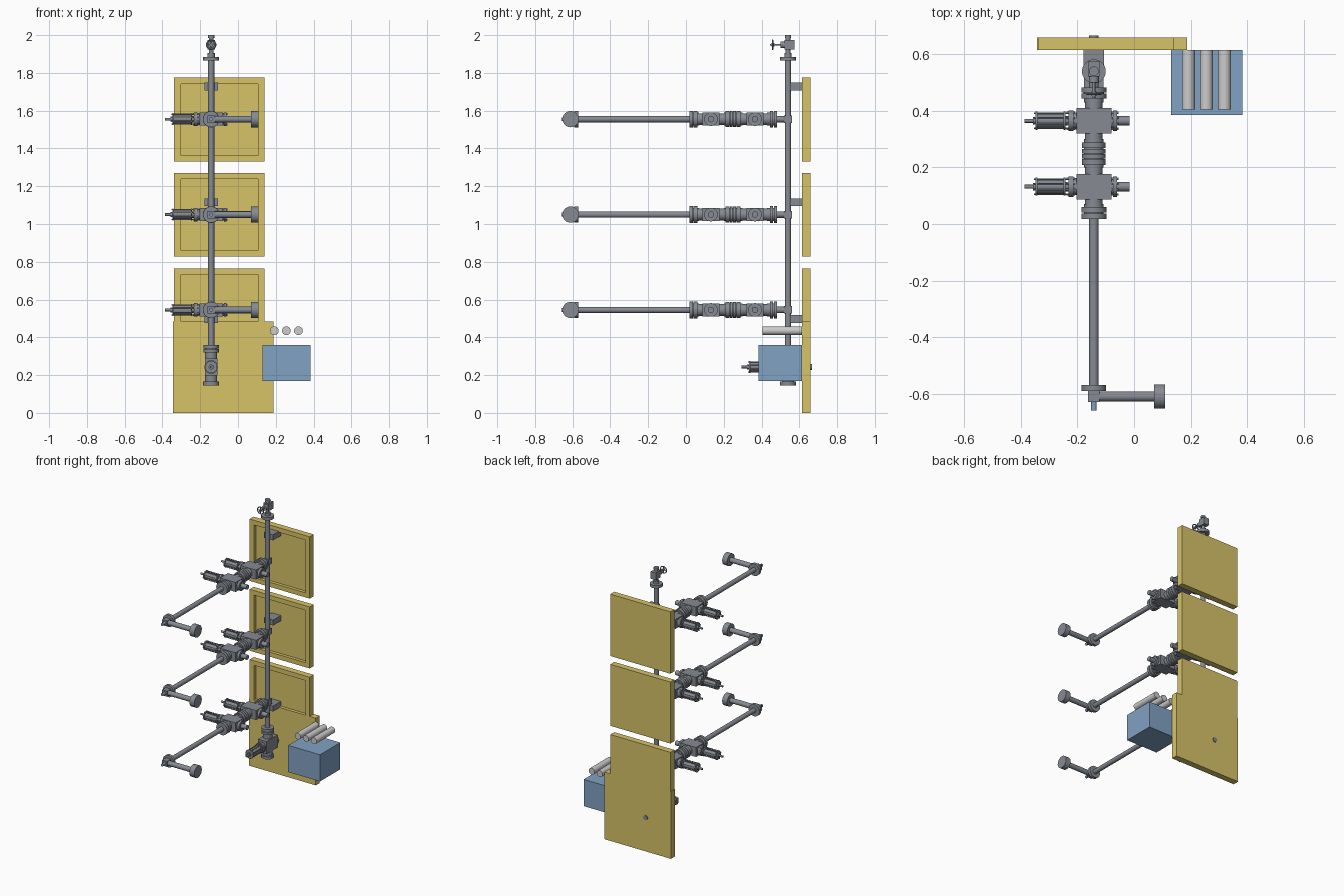
import bpy, bmesh, math
from mathutils import Matrix, Vector

if "Cube" in bpy.data.objects:
    bpy.data.objects.remove(bpy.data.objects["Cube"])

PX, PY = -0.142, 0.54          # riser position
LEVELS = (0.545, 1.05, 1.555)  # arm heights


def material(name, rgb):
    m = bpy.data.materials.new(name)
    m.diffuse_color = (*rgb, 1)
    m.use_nodes = True
    m.node_tree.nodes["Principled BSDF"].inputs["Base Color"].default_value = m.diffuse_color
    return m


YELLOW = material("yellow_panel", (0.68, 0.55, 0.14))
BLUE = material("blue_paint", (0.22, 0.36, 0.55))
STEEL = material("pale_steel", (0.62, 0.62, 0.62))
GREY = material("pipe_grey", (0.24, 0.26, 0.29))
AX = {"X": Vector((1, 0, 0)), "Y": Vector((0, 1, 0)), "Z": Vector((0, 0, 1))}


def box(bm, x0, x1, y0, y1, z0, z1):
    m = Matrix.Translation(((x0 + x1) / 2, (y0 + y1) / 2, (z0 + z1) / 2))
    m = m @ Matrix.Diagonal((x1 - x0, y1 - y0, z1 - z0, 1))
    bmesh.ops.create_cube(bm, size=1, matrix=m)


def cyl(bm, axis, a, b, r, c=(0, 0, 0), seg=32, r2=None):
    """Cylinder along axis from offset a to b, through point c."""
    d = AX[axis]
    m = Matrix.Translation(Vector(c) + d * (a + b) / 2) @ d.to_track_quat("Z", "Y").to_matrix().to_4x4()
    bmesh.ops.create_cone(bm, cap_ends=True, segments=seg, radius1=r,
                          radius2=r if r2 is None else r2, depth=b - a, matrix=m)


def bolts(bm, axis, a, b, ring, r, n, c=(0, 0, 0), phase=0.5):
    u, v = [AX[k] for k in "XYZ" if k != axis]
    for i in range(n):
        t = 2 * math.pi * (i + phase) / n
        cyl(bm, axis, a, b, r, Vector(c) + ring * (u * math.cos(t) + v * math.sin(t)), seg=6)


def make(name, bm, mat=GREY, matrix=None):
    bmesh.ops.recalc_face_normals(bm, faces=bm.faces)
    me = bpy.data.meshes.new(name)
    bm.to_mesh(me)
    bm.free()
    me.materials.append(mat)
    return place(name, me, matrix)


def place(name, me, matrix=None):
    ob = bpy.data.objects.new(name, me)
    bpy.context.collection.objects.link(ob)
    if matrix:
        ob.matrix_world = matrix
    return ob


# backing panels: plate with raised rim, open to the front
def panel(name, z0, z1, bottom=True):
    bm = bmesh.new()
    box(bm, -0.338, 0.14, 0.638, 0.66, z0, z1)
    box(bm, -0.338, -0.302, 0.615, 0.638, z0, z1)
    box(bm, 0.105, 0.14, 0.615, 0.638, z0, z1)
    box(bm, -0.302, 0.105, 0.615, 0.638, z1 - 0.033, z1)
    if bottom:
        box(bm, -0.302, 0.105, 0.615, 0.638, z0, z0 + 0.033)
    make(name, bm, YELLOW)


panel("top_panel", 1.33, 1.775)
panel("middle_panel", 0.828, 1.27)
panel("lower_panel", 0.483, 0.765, bottom=False)
bm = bmesh.new()
box(bm, -0.343, 0.188, 0.615, 0.66, 0, 0.483)
make("base_panel", bm, YELLOW)

# control box and accumulator bottles
bm = bmesh.new()
box(bm, 0.13, 0.383, 0.385, 0.615, 0.168, 0.36)
make("control_box", bm, BLUE)
for i, x in enumerate((0.192, 0.256, 0.32)):
    bm = bmesh.new()
    cyl(bm, "Y", 0.405, 0.615, 0.023, (x, 0, 0.435))
    make(f"bottle_{i + 1}", bm, STEEL)

# riser pipe with top flange
bm = bmesh.new()
cyl(bm, "Z", 0.33, 1.87, 0.0165, (PX, PY, 0))
cyl(bm, "Z", 1.865, 1.885, 0.042, (PX, PY, 0))
make("riser_pipe", bm)

# brackets from riser to panels
for i, z in enumerate((0.497, 1.115, 1.728)):
    bm = bmesh.new()
    box(bm, PX - 0.036, PX + 0.036, 0.55, 0.64, z - 0.02, z + 0.02)
    make(f"bracket_{i + 1}", bm)

# gate valve: flow along local Y, actuator toward local -X
bm = bmesh.new()
box(bm, -0.062, 0.062, -0.045, 0.045, -0.034, 0.034)
cyl(bm, "Y", -0.08, 0.08, 0.031)
cyl(bm, "X", -0.072, 0.068, 0.03)
cyl(bm, "X", -0.082, -0.072, 0.036)
cyl(bm, "X", -0.09, -0.083, 0.036)
bolts(bm, "X", -0.097, -0.066, 0.03, 0.005, 8)
cyl(bm, "X", -0.106, -0.09, 0.017)
cyl(bm, "X", -0.108, -0.101, 0.032)
cyl(bm, "X", -0.2, -0.106, 0.024)
cyl(bm, "X", -0.206, -0.199, 0.032)
bolts(bm, "X", -0.211, -0.097, 0.0285, 0.003, 8)
cyl(bm, "X", -0.216, -0.2, 0.013)
cyl(bm, "X", -0.245, -0.2, 0.007, seg=16)
cyl(bm, "X", 0.068, 0.082, 0.036)
bolts(bm, "X", 0.062, 0.087, 0.03, 0.005, 8)
cyl(bm, "X", 0.08, 0.126, 0.0165)
first = make("arm_1_inner_valve", bm, matrix=Matrix.Translation((PX, 0.365, LEVELS[0])))
valve_mesh = first.data
for i, z in enumerate(LEVELS):
    if i:
        place(f"arm_{i + 1}_inner_valve", valve_mesh, Matrix.Translation((PX, 0.365, z)))
    place(f"arm_{i + 1}_outer_valve", valve_mesh, Matrix.Translation((PX, 0.132, z)))
turn = Matrix(((0, 0, 1, 0), (1, 0, 0, 0), (0, 1, 0, 0), (0, 0, 0, 1)))
place("riser_base_valve", valve_mesh, Matrix.Translation((PX, PY, 0.243)) @ turn)

# riser base flanges
bm = bmesh.new()
c = (PX, PY, 0)
for a, b, r in ((0.146, 0.165, 0.042), (0.16, 0.2, 0.032), (0.29, 0.36, 0.032),
                (0.32, 0.337, 0.041), (0.341, 0.36, 0.041)):
    cyl(bm, "Z", a, b, r, c)
make("riser_base_flanges", bm)

# arms: tee, flange sets, long pipe and side outlet
for i, z in enumerate(LEVELS):
    c = (PX, 0, z)
    bm = bmesh.new()
    box(bm, PX - 0.02, PX + 0.02, 0.52, 0.56, z - 0.02, z + 0.02)
    cyl(bm, "Y", 0.47, 0.53, 0.017, c)
    make(f"arm_{i + 1}_tee", bm)

    bm = bmesh.new()
    for a, b, r in ((0.444, 0.461, 0.044), (0.465, 0.482, 0.044), (0.43, 0.48, 0.034),
                    (0.268, 0.288, 0.042), (0.25, 0.265, 0.042), (0.232, 0.247, 0.042),
                    (0.209, 0.229, 0.042), (0.2, 0.3, 0.034),
                    (0.041, 0.06, 0.044), (0.018, 0.037, 0.044), (0.022, 0.07, 0.034)):
        cyl(bm, "Y", a, b, r, c)
    make(f"arm_{i + 1}_flanges", bm)

    bm = bmesh.new()
    cyl(bm, "Y", -0.6, 0.025, 0.0165, c)
    cyl(bm, "Y", -0.59, -0.57, 0.043, c)
    make(f"arm_{i + 1}_pipe", bm)

    bm = bmesh.new()
    box(bm, PX - 0.02, PX + 0.02, -0.63, -0.588, z - 0.02, z + 0.02)
    cyl(bm, "X", PX, 0.08, 0.0175, (0, -0.61, z))
    cyl(bm, "X", 0.07, 0.109, 0.043, (0, -0.61, z))
    make(f"arm_{i + 1}_outlet", bm)

    bm = bmesh.new()
    cyl(bm, "Y", -0.66, -0.628, 0.01, c, seg=16)
    make(f"arm_{i + 1}_sensor", bm, BLUE)

# small hand valve on top of riser
bm = bmesh.new()
zc = 1.949
for a, b, r in ((1.88, 2.0, 0.012), (1.885, 1.905, 0.019), (1.985, 2.0, 0.017)):
    cyl(bm, "Z", a, b, r, (PX, PY, 0))
box(bm, PX - 0.02, PX + 0.02, 0.522, 0.575, zc - 0.026, zc + 0.026)
c = (PX, 0, zc)
cyl(bm, "Y", 0.5, 0.525, 0.018, c)
cyl(bm, "Y", 0.446, 0.505, 0.005, c, seg=12)
cyl(bm, "Y", 0.452, 0.468, 0.009, c, seg=16)
make("top_valve_body", bm)

# handwheel: swept rim and spokes
bm = bmesh.new()
R, r, N, M = 0.024, 0.0035, 32, 8
rings = []
for i in range(N):
    t = 2 * math.pi * i / N
    rings.append([bm.verts.new((
        PX + (R + r * math.cos(p)) * math.cos(t), 0.459 + r * math.sin(p),
        zc + (R + r * math.cos(p)) * math.sin(t)))
        for p in (2 * math.pi * j / M for j in range(M))])
for i in range(N):
    a, b = rings[i], rings[(i + 1) % N]
    for j in range(M):
        bm.faces.new((a[j], a[(j + 1) % M], b[(j + 1) % M], b[j]))
cyl(bm, "X", PX - R, PX + R, 0.0025, (0, 0.459, zc), seg=8)
cyl(bm, "Z", zc - R, zc + R, 0.0025, (PX, 0.459, 0), seg=8)
make("top_valve_handwheel", bm)

# smooth the round parts, keep edges crisp
for ob in bpy.context.scene.objects:
    ob.select_set(True)
bpy.context.view_layer.objects.active = first
bpy.ops.object.shade_smooth_by_angle(angle=math.radians(35))
